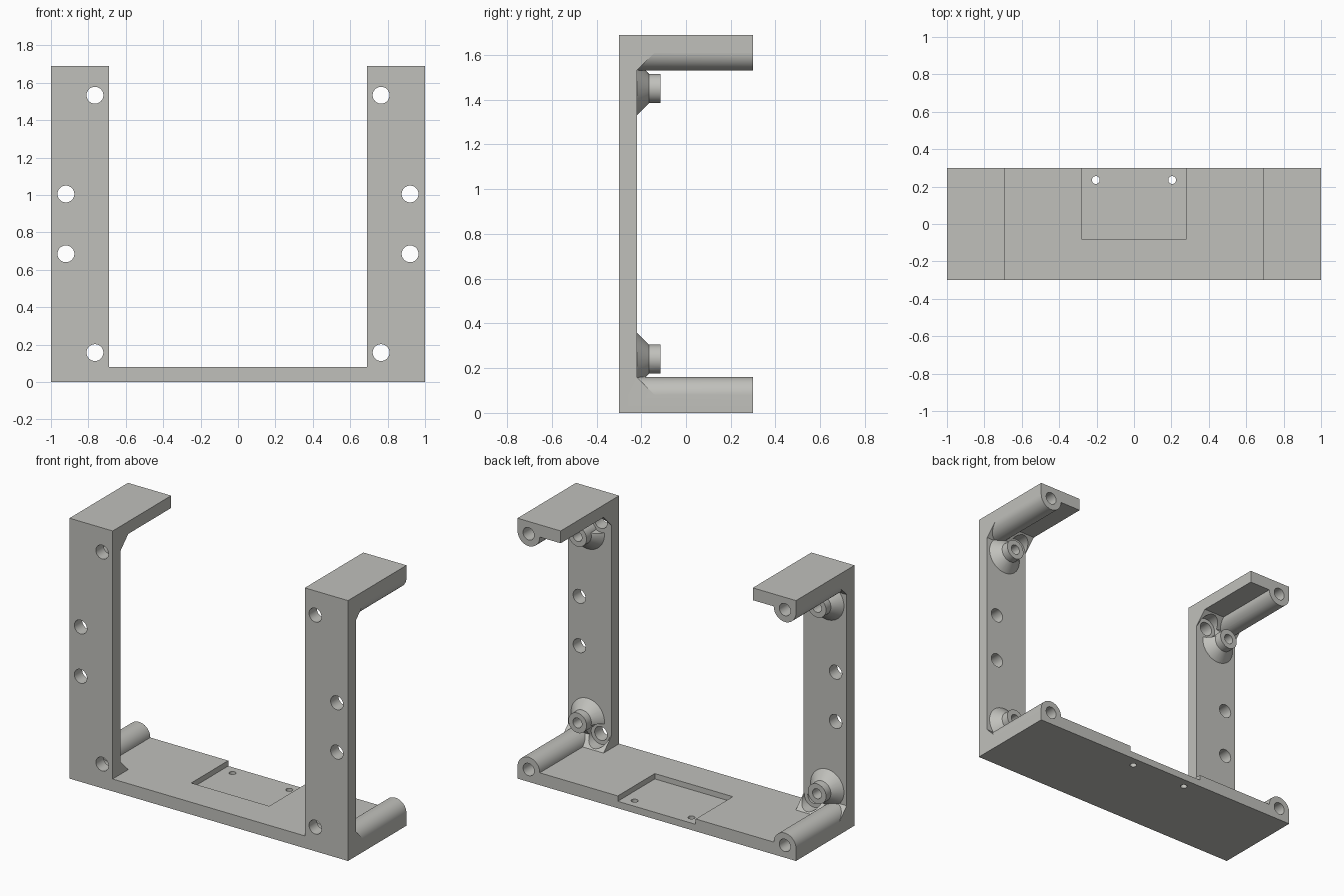
import bpy, bmesh, math
from mathutils import Matrix

if "Cube" in bpy.data.objects:
    bpy.data.objects.remove(bpy.data.objects["Cube"])

H = 1.69       # overall height
T = 0.08       # wall thickness
COL = bpy.context.scene.collection

grey = bpy.data.materials.new("warm_grey")
grey.diffuse_color = (0.53, 0.53, 0.50, 1)
grey.use_nodes = True
grey.node_tree.nodes["Principled BSDF"].inputs["Base Color"].default_value = grey.diffuse_color


def finish(name, bm):
    bmesh.ops.recalc_face_normals(bm, faces=bm.faces)
    me = bpy.data.meshes.new(name)
    bm.to_mesh(me)
    bm.free()
    me.materials.append(grey)
    ob = bpy.data.objects.new(name, me)
    COL.objects.link(ob)
    return ob


def prism(name, pts, a, b, place):
    """Extrude a 2D profile from a to b; place(u, v, w) gives the 3D point."""
    bm = bmesh.new()
    lo = [bm.verts.new(place(u, v, a)) for u, v in pts]
    hi = [bm.verts.new(place(u, v, b)) for u, v in pts]
    bm.faces.new(lo)
    bm.faces.new(hi)
    n = len(pts)
    for i in range(n):
        j = (i + 1) % n
        bm.faces.new((lo[i], lo[j], hi[j], hi[i]))
    return finish(name, bm)


def box(name, x0, x1, y0, y1, z0, z1):
    return prism(name, [(x0, y0), (x1, y0), (x1, y1), (x0, y1)], z0, z1,
                 lambda u, v, w: (u, v, w))


def rod(name, x, z, y0, y1, r0, r1=None):
    """Cylinder or cone running along y."""
    bm = bmesh.new()
    m = Matrix.Translation((x, (y0 + y1) / 2, z)) @ Matrix.Rotation(-math.pi / 2, 4, 'X')
    bmesh.ops.create_cone(bm, cap_ends=True, segments=48, radius1=r0,
                          radius2=r0 if r1 is None else r1, depth=y1 - y0, matrix=m)
    return finish(name, bm)


def combine(body, part, op):
    mod = body.modifiers.new(op, 'BOOLEAN')
    mod.operation = op
    mod.solver = 'EXACT'
    mod.object = part
    dg = bpy.context.evaluated_depsgraph_get()
    dg.update()
    me = bpy.data.meshes.new_from_object(body.evaluated_get(dg))
    body.modifiers.clear()
    body.data = me
    bpy.data.objects.remove(part)


# Floor plate
frame = box("bracket_frame", -0.8, 0.8, -0.3, 0.3, 0, T)

# Side brackets: upright, foot and top arm with chamfered inner corners
side = [(-0.3, 0), (0.3, 0), (0.3, T), (-0.14, T), (-0.22, 2 * T),
        (-0.22, H - 2 * T), (-0.14, H - T), (0.3, H - T), (0.3, H), (-0.3, H)]
for s in (-1, 1):
    combine(frame, prism("side_bracket", side, 0.69 * s, s,
                         lambda u, v, w: (w, u, v)), 'UNION')

corners = [(s, top) for s in (-1, 1) for top in (False, True)]


def level(z, top):
    return H - z if top else z


# Conical boss bases
for s, top in corners:
    combine(frame, rod("boss_base", 0.86 * s, level(0.24, top),
                       -0.23, -0.165, 0.13, 0.065), 'UNION')

# Screw head clearance and through holes in the uprights
for s, top in corners:
    z = level(0.157, top)
    combine(frame, rod("head_clearance", 0.765 * s, z, -0.22, -0.09, 0.07), 'DIFFERENCE')
    combine(frame, rod("screw_hole", 0.765 * s, z, -0.4, -0.1, 0.045), 'DIFFERENCE')

# Arched tubes along the outer edges, and boss posts
arch = [(0.08 * math.cos(math.pi * i / 24), 0.08 + 0.08 * math.sin(math.pi * i / 24))
        for i in range(25)] + [(-0.08, 0.03), (0.08, 0.03)]
for s, top in corners:
    combine(frame, prism("edge_tube", arch, -0.26, 0.3,
                         lambda u, v, w: (s * (0.92 + u), w, level(v, top))), 'UNION')
    combine(frame, rod("boss_post", 0.86 * s, level(0.24, top),
                       -0.25, -0.115, 0.065), 'UNION')

# Blind bores in tubes and posts
for s, top in corners:
    combine(frame, rod("tube_bore", 0.92 * s, level(T, top), -0.21, 0.4, 0.04), 'DIFFERENCE')
    combine(frame, rod("post_bore", 0.86 * s, level(0.24, top), -0.23, 0.0, 0.032), 'DIFFERENCE')

# Side mounting holes
for s in (-1, 1):
    for z in (0.685, 1.005):
        combine(frame, rod("mount_hole", 0.92 * s, z, -0.4, -0.1, 0.045), 'DIFFERENCE')

# Floor recess open to the back, with two small pin holes
combine(frame, box("recess", -0.28, 0.28, -0.08, 0.4, 0.045, 0.2), 'DIFFERENCE')
ring = [(0.021 * math.cos(math.tau * i / 24), 0.021 * math.sin(math.tau * i / 24))
        for i in range(24)]
for s in (-1, 1):
    combine(frame, prism("pin_hole", ring, -0.1, 0.2,
                         lambda u, v, w: (0.204 * s + u, 0.235 + v, w)), 'DIFFERENCE')

# Smooth the round surfaces, keep edges sharp
bpy.context.view_layer.objects.active = frame
frame.select_set(True)
bpy.ops.object.shade_smooth_by_angle(angle=math.radians(30))
